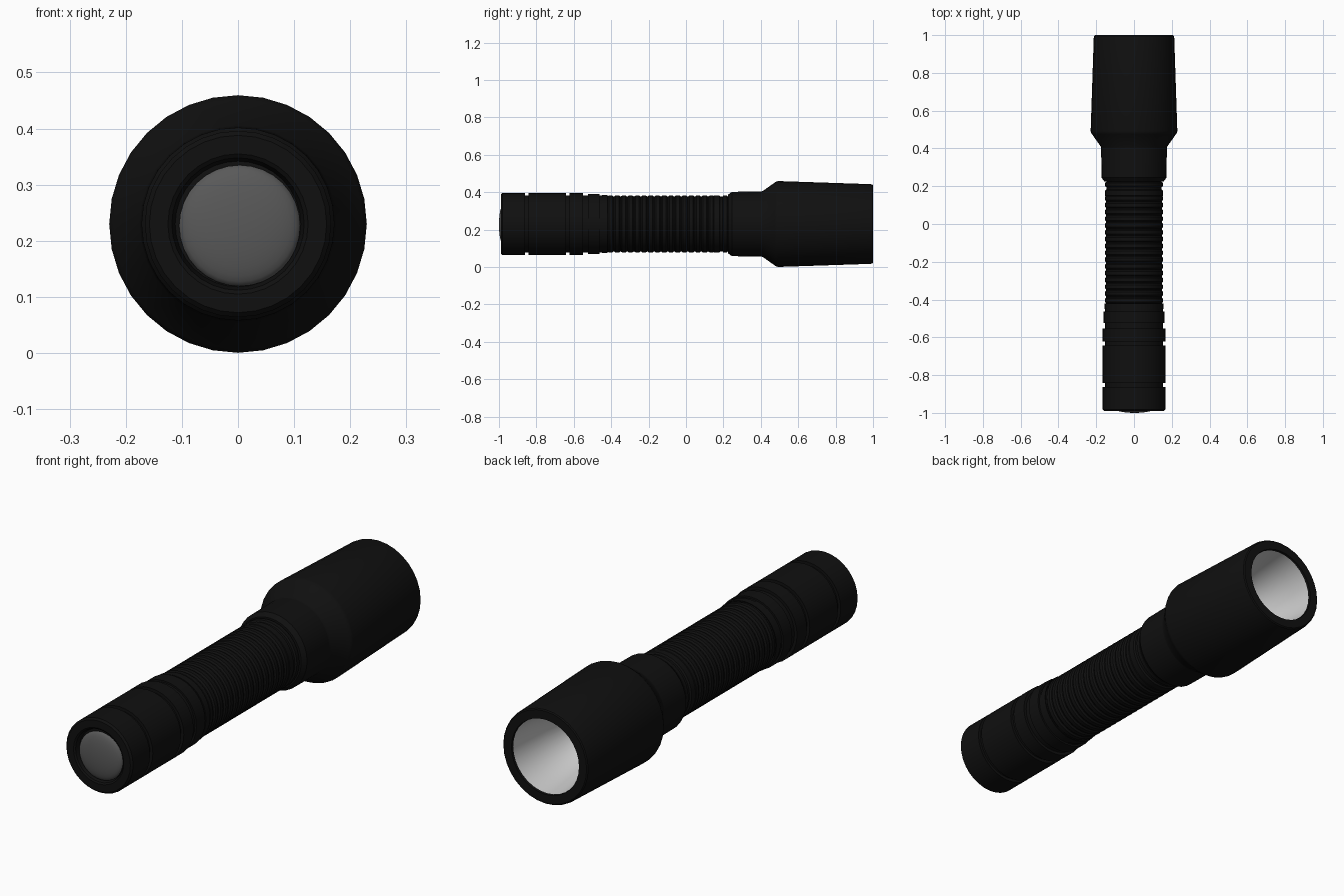
import bpy, bmesh, math

if "Cube" in bpy.data.objects:
    bpy.data.objects.remove(bpy.data.objects["Cube"])

ZC = 0.23      # height of the torch axis
SIDES = 32


def material(name, v):
    m = bpy.data.materials.new(name)
    m.diffuse_color = (v, v, v, 1)
    m.use_nodes = True
    m.node_tree.nodes["Principled BSDF"].inputs["Base Color"].default_value = m.diffuse_color
    return m


black = material("matte black", 0.005)
grey = material("rubber grey", 0.10)
silver = material("reflector silver", 0.6)


def lathe(name, profile, mat, angle=30, x=0.0, z=ZC):
    """Spin (y, radius) points round the long axis."""
    bm = bmesh.new()
    rings = []
    for y, r in profile:
        ring = []
        for j in range(SIDES):
            a = 2 * math.pi * j / SIDES
            ring.append(bm.verts.new((x + r * math.cos(a), y, z + r * math.sin(a))))
        rings.append(ring)
    for a, b in zip(rings, rings[1:]):
        for j in range(SIDES):
            k = (j + 1) % SIDES
            bm.faces.new((a[j], b[j], b[k], a[k]))
    bmesh.ops.remove_doubles(bm, verts=bm.verts, dist=1e-5)
    me = bpy.data.meshes.new(name)
    bm.to_mesh(me)
    bm.free()
    me.materials.append(mat)
    ob = bpy.data.objects.new(name, me)
    bpy.context.collection.objects.link(ob)
    bpy.ops.object.select_all(action='DESELECT')
    ob.select_set(True)
    bpy.context.view_layer.objects.active = ob
    bpy.ops.object.shade_smooth_by_angle(angle=math.radians(angle))
    return ob


# Tail cap: recessed end, then bands separated by grooves
tail = [(-0.965, 0.0), (-0.965, 0.112), (-0.985, 0.118), (-0.99, 0.125), (-0.99, 0.158)]
groove = 0.153
for y0, y1, r in [(-0.982, -0.862, 0.166), (-0.842, -0.642, 0.166),
                  (-0.622, -0.552, 0.166), (-0.525, -0.462, 0.161),
                  (-0.45, -0.42, 0.156)]:
    if y0 > -0.95:
        tail.append((y0, groove))
    tail += [(y0, r), (y1, r), (y1, groove)]
lathe("tail_cap", tail, black)

# Tail switch: shallow rubber dome
R = 0.108
dome = [(-0.975 - 0.025 * math.cos(t), R * math.sin(t))
        for t in [math.pi / 2 * i / 8 for i in range(9)]]
lathe("tail_button", dome, grey, 60, 0.003, 0.227)

# Grip: evenly ribbed tube
grip = [(-0.43, 0.147)]
y = -0.42
while y < 0.13:
    grip += [(y, 0.147), (y + 0.007, 0.153), (y + 0.025, 0.153), (y + 0.032, 0.147)]
    y += 0.036
grip += [(0.145, 0.147), (0.15, 0.153), (0.178, 0.153), (0.183, 0.146), (0.195, 0.146),
         (0.2, 0.153), (0.218, 0.153), (0.223, 0.146), (0.25, 0.146)]
lathe("grip", grip, black)

# Neck collar between grip and head
lathe("neck", [(0.225, 0.14), (0.225, 0.157), (0.245, 0.172), (0.4, 0.174), (0.43, 0.174)], black)

# Head: flared shoulder, tapering barrel and flat rim
lathe("head", [(0.4, 0.16), (0.4, 0.174), (0.41, 0.176), (0.475, 0.222), (0.482, 0.227),
               (0.492, 0.2295), (0.988, 0.213), (0.996, 0.211), (1.0, 0.206),
               (1.0, 0.168), (0.99, 0.166)], black)

# Reflector: deep silver bowl facing forward
lathe("reflector", [(0.992, 0.167), (0.9, 0.156), (0.8, 0.137), (0.7, 0.108),
                    (0.62, 0.072), (0.57, 0.035), (0.555, 0.0)], silver, 60)
